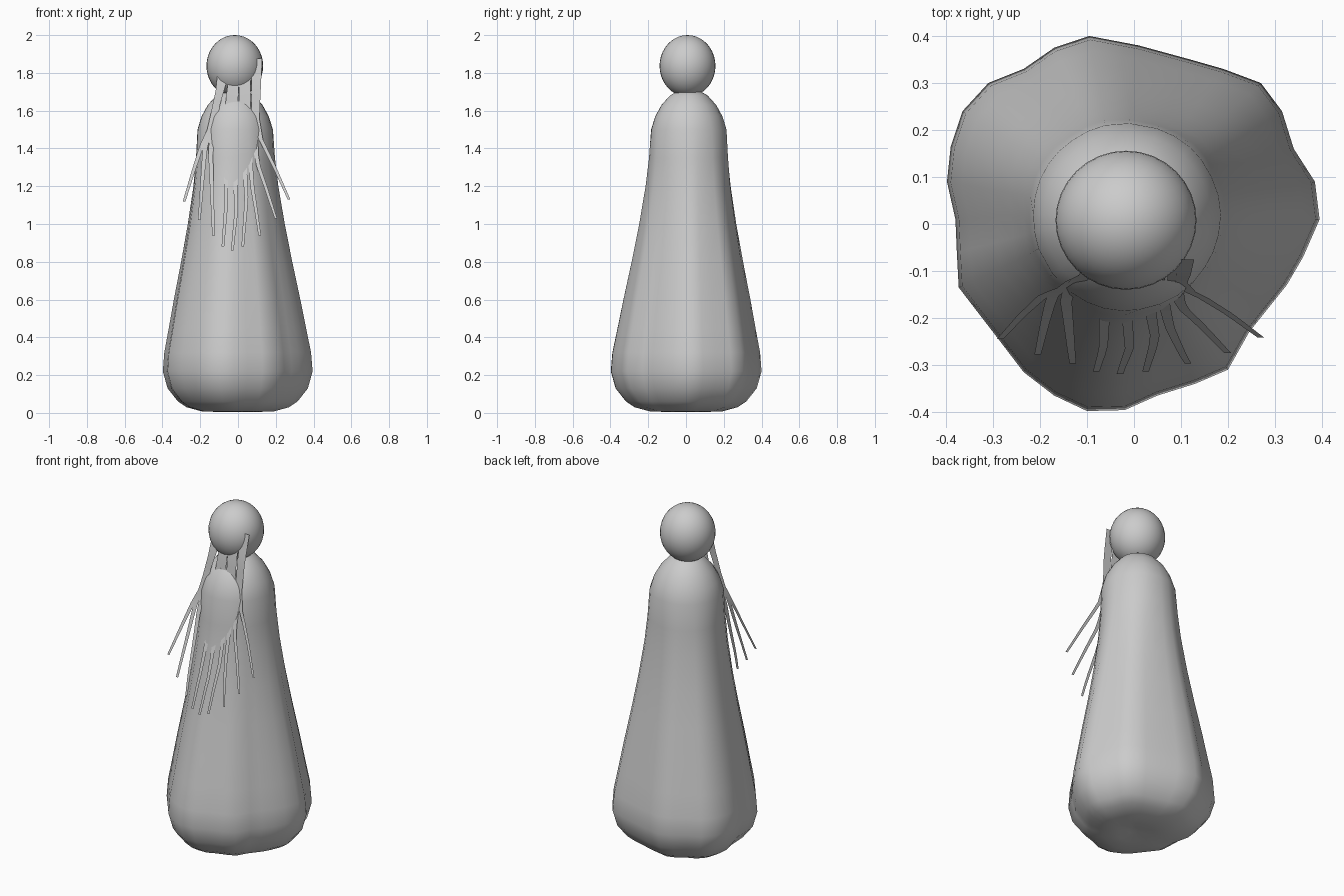
import bpy, bmesh, math
from mathutils import Vector

if "Cube" in bpy.data.objects:
    bpy.data.objects.remove(bpy.data.objects["Cube"])


def interp(table, t):
    for (a, va), (b, vb) in zip(table, table[1:]):
        if t <= b:
            k = max(0.0, (t - a) / (b - a))
            return va + (vb - va) * k
    return table[-1][1]


def make_object(name, bm, angle=50):
    bmesh.ops.recalc_face_normals(bm, faces=bm.faces)
    me = bpy.data.meshes.new(name)
    bm.to_mesh(me)
    bm.free()
    ob = bpy.data.objects.new(name, me)
    bpy.context.collection.objects.link(ob)
    bpy.ops.object.select_all(action='DESELECT')
    ob.select_set(True)
    bpy.context.view_layer.objects.active = ob
    bpy.ops.object.shade_smooth_by_angle(angle=math.radians(angle))
    return ob


# Robe: irregular hem outline lofted up to a round collar
hem = [(-.095, .4), (-.17, .375), (-.235, .33), (-.31, .3), (-.365, .24), (-.39, .165),
       (-.398, .09), (-.38, .01), (-.377, -.06), (-.373, -.135), (-.3, -.23), (-.235, -.315),
       (-.17, -.365), (-.1, -.398), (-.02, -.396), (.05, -.365), (.13, -.34), (.2, -.31),
       (.245, -.23), (.285, -.18), (.325, -.13), (.36, -.07), (.395, .01), (.385, .09),
       (.34, .16), (.315, .24), (.27, .3), (.19, .33), (.12, .35), (.01, .38)]
# height, radius, share of the hem outline against a circle
rings = [(.018, .03, 1), (.005, .1, 1), (.008, .19, 1), (.03, .27, 1), (.06, .315, 1),
         (.13, .37, 1), (.22, .395, 1), (.32, .387, 1), (.45, .362, .95), (.6, .334, .9),
         (.8, .294, .8), (1.0, .257, .65), (1.2, .226, .45), (1.35, .21, .25),
         (1.5, .2, .08), (1.57, .178, 0), (1.63, .145, 0), (1.68, .1, 0), (1.71, .05, 0)]
bm = bmesh.new()
prev = None
for z, r, k in rings:
    shift = min(1, max(0, (z - .3) / 1.1))
    ring = []
    for x, y in hem:
        h = math.hypot(x, y)
        s = k * r / .395 + (1 - k) * r / h
        ring.append(bm.verts.new((x * s - .015 * shift, y * s + .015 * shift, z)))
    if prev:
        n = len(ring)
        for i in range(n):
            bm.faces.new((prev[i], prev[(i + 1) % n], ring[(i + 1) % n], ring[i]))
    else:
        bm.faces.new(ring)
    prev = ring
bm.faces.new(prev)
make_object("robe", bm)

# Head
bm = bmesh.new()
bmesh.ops.create_uvsphere(bm, u_segments=32, v_segments=20, radius=1)
for v in bm.verts:
    v.co = Vector((v.co.x * .15 - .017, v.co.y * .148 + .008, v.co.z * .163 + 1.837))
make_object("head", bm)

# Beard: paper-thin strands that all lie on one curved sheet
sheet = [(.85, -.322), (.94, -.297), (1.03, -.275), (1.12, -.245), (1.27, -.195),
         (1.42, -.15), (1.58, -.122), (1.72, -.108), (1.88, -.075)]
# x at root, x at mid height, x where it leaves the robe, its height, tip x, tip height
strands = [(-.09, -.12, -.19, 1.42, -.285, 1.12), (-.08, -.135, -.175, 1.4, -.205, 1.02),
           (-.065, -.13, -.145, 1.38, -.13, .94), (-.03, -.06, -.065, 1.07, -.08, .88),
           (-.01, -.02, -.01, 1.06, -.03, .86), (.025, .02, .045, 1.13, .025, .88),
           (.05, .05, .075, 1.2, .115, .94), (.09, .085, .1, 1.33, .2, 1.03),
           (.11, .1, .12, 1.45, .27, 1.13)]
bm = bmesh.new()
for xr, xm, xe, ze, xt, zt in strands:
    zr = 1.875 if xr > .1 else 1.8
    path = [(zt, xt), ((zt + ze) / 2, xt * .53 + xe * .47 - .01 * (xt - xe)),
            (ze, xe), (1.56, xm), (zr, xr)]
    prev = None
    for i in range(15):
        t = i / 14
        z = zr + (zt - zr) * t
        x, y = interp(path, z), interp(sheet, z)
        w = .018 - .011 * t
        pair = [bm.verts.new((x - w, y, z)), bm.verts.new((x + w, y, z))]
        if prev:
            bm.faces.new((prev[0], prev[1], pair[1], pair[0]))
        prev = pair
make_object("beard_strands", bm)
